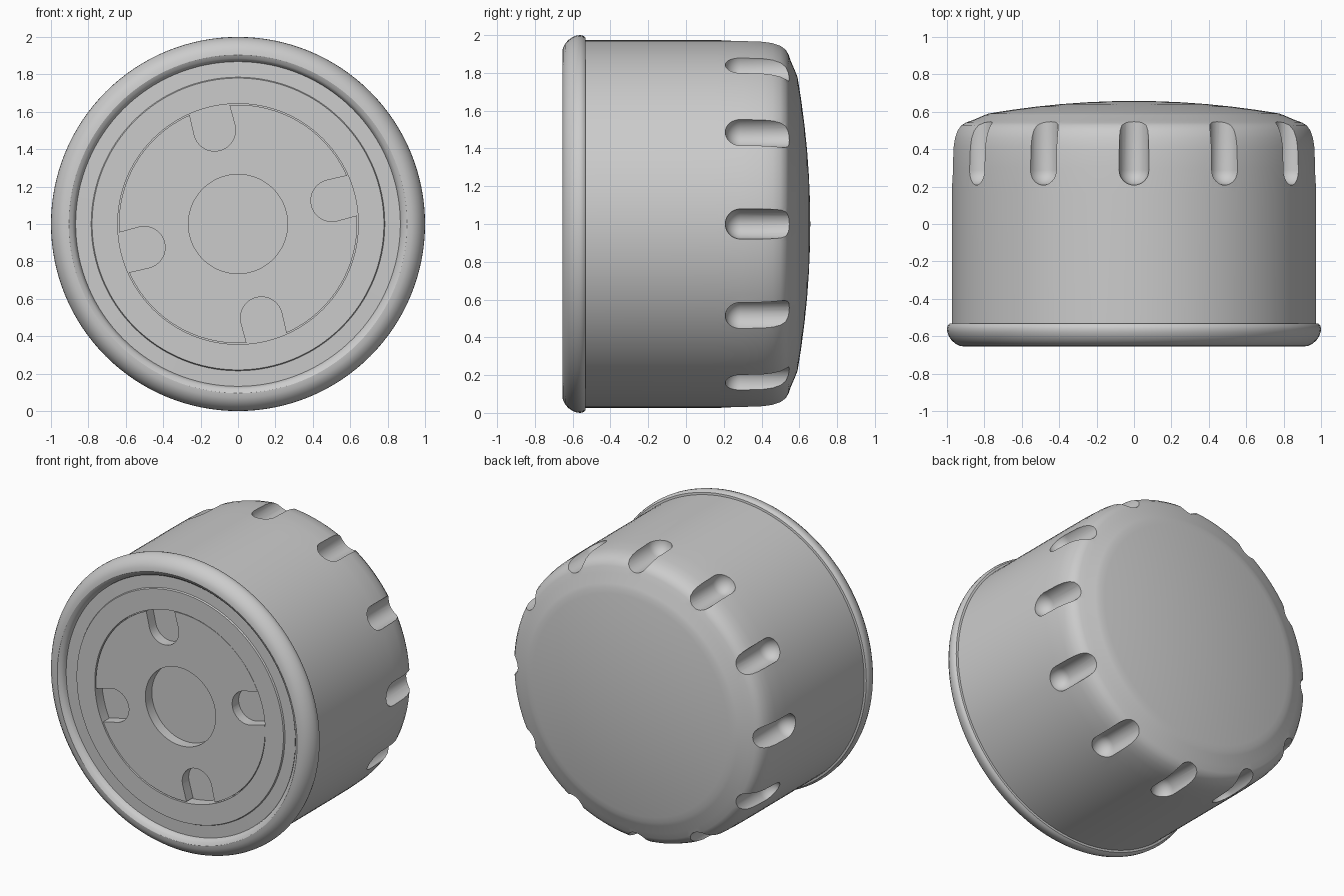
import bpy, bmesh
from math import pi, sin, cos, radians
from mathutils import Matrix, Vector

if "Cube" in bpy.data.objects:
    bpy.data.objects.remove(bpy.data.objects["Cube"])

CENTRE = Vector((0, 0, 1))


def to_object(name, bm):
    bmesh.ops.recalc_face_normals(bm, faces=bm.faces)
    me = bpy.data.meshes.new(name)
    bm.to_mesh(me)
    bm.free()
    ob = bpy.data.objects.new(name, me)
    bpy.context.collection.objects.link(ob)
    return ob


def lathe(name, profile, steps=128):
    """Spin (radius, y) points around the y axis through CENTRE."""
    bm = bmesh.new()
    vs = [bm.verts.new(CENTRE + Vector((r, y, 0))) for r, y in profile]
    es = [bm.edges.new(p) for p in zip(vs, vs[1:])]
    bmesh.ops.spin(bm, geom=vs + es, cent=CENTRE, axis=(0, 1, 0),
                   angle=2 * pi, steps=steps)
    bmesh.ops.remove_doubles(bm, verts=bm.verts, dist=1e-4)
    return to_object(name, bm)


def placed(angle):
    """Turn local +x to point outward at the given angle in the xz plane."""
    return Matrix.Translation(CENTRE) @ Matrix.Rotation(-angle, 4, 'Y')


def cut(ob, cutter):
    m = ob.modifiers.new("cut", 'BOOLEAN')
    m.operation = 'DIFFERENCE'
    m.solver = 'EXACT'
    m.object = cutter
    bpy.context.view_layer.objects.active = ob
    bpy.ops.object.modifier_apply(modifier=m.name)
    bpy.data.objects.remove(cutter)


def smooth(ob, deg=32):
    bpy.ops.object.select_all(action='DESELECT')
    ob.select_set(True)
    bpy.context.view_layer.objects.active = ob
    bpy.ops.object.shade_smooth_by_angle(angle=radians(deg))


# Can: recessed front, rolled rim, straight wall, rounded back corner, dome
dome = [(r, 0.59 + 0.068 * (1 - (r / 0.78) ** 2))
        for r in (0.74, 0.65, 0.52, 0.39, 0.26, 0.13, 0)]
can = lathe("can", [
    (0, -0.55), (0.643, -0.55), (0.643, -0.625), (0.78, -0.625),
    (0.785, -0.615), (0.868, -0.612), (0.873, -0.63), (0.885, -0.645),
    (0.905, -0.655), (0.93, -0.652), (0.955, -0.64), (0.975, -0.622),
    (0.99, -0.6), (0.998, -0.578), (1.0, -0.56), (0.996, -0.543),
    (0.987, -0.533), (0.973, -0.531), (0.973, 0.16), (0.972, 0.3),
    (0.968, 0.41), (0.96, 0.46), (0.946, 0.5), (0.925, 0.528),
    (0.9, 0.542), (0.86, 0.556), (0.8, 0.582), (0.775, 0.591)] + dome)

# Twelve grip grooves around the back corner
bm = bmesh.new()
for i in range(12):
    part = bmesh.ops.create_uvsphere(bm, u_segments=32, v_segments=16, radius=0.08)
    vs = part["verts"]
    bmesh.ops.rotate(bm, verts=vs, matrix=Matrix.Rotation(pi / 2, 3, 'X'))
    for v in vs:
        v.co.x = v.co.x * 1.1 + 0.973
        v.co.y += 0.288 + (0.4 if v.co.y > 0.001 else 0)
    bmesh.ops.transform(bm, verts=vs, matrix=placed(i * pi / 6))
cut(can, to_object("groove_cutter", bm))
smooth(can)

# Front plate with a round centre hole
plate = lathe("front_plate", [(0.265, -0.62), (0.637, -0.62),
                              (0.637, -0.54), (0.265, -0.54), (0.265, -0.62)])

# Four U-shaped notches in the plate edge
bm = bmesh.new()
for i in range(4):
    outline = [(0.7, 0.108)] + [
        (0.517 + 0.112 * cos(a), 0.112 * sin(a))
        for a in (pi / 2 + pi * k / 20 for k in range(21))] + [(0.7, -0.108)]
    mat = placed(radians(104 + 90 * i))
    face = bm.faces.new([bm.verts.new(mat @ Vector((x, -0.75, z)))
                         for x, z in outline])
    ext = bmesh.ops.extrude_face_region(bm, geom=[face], use_keep_orig=True)
    bmesh.ops.translate(bm, vec=(0, 0.4, 0), verts=[
        g for g in ext["geom"] if isinstance(g, bmesh.types.BMVert)])
cut(plate, to_object("notch_cutter", bm))
smooth(plate)
